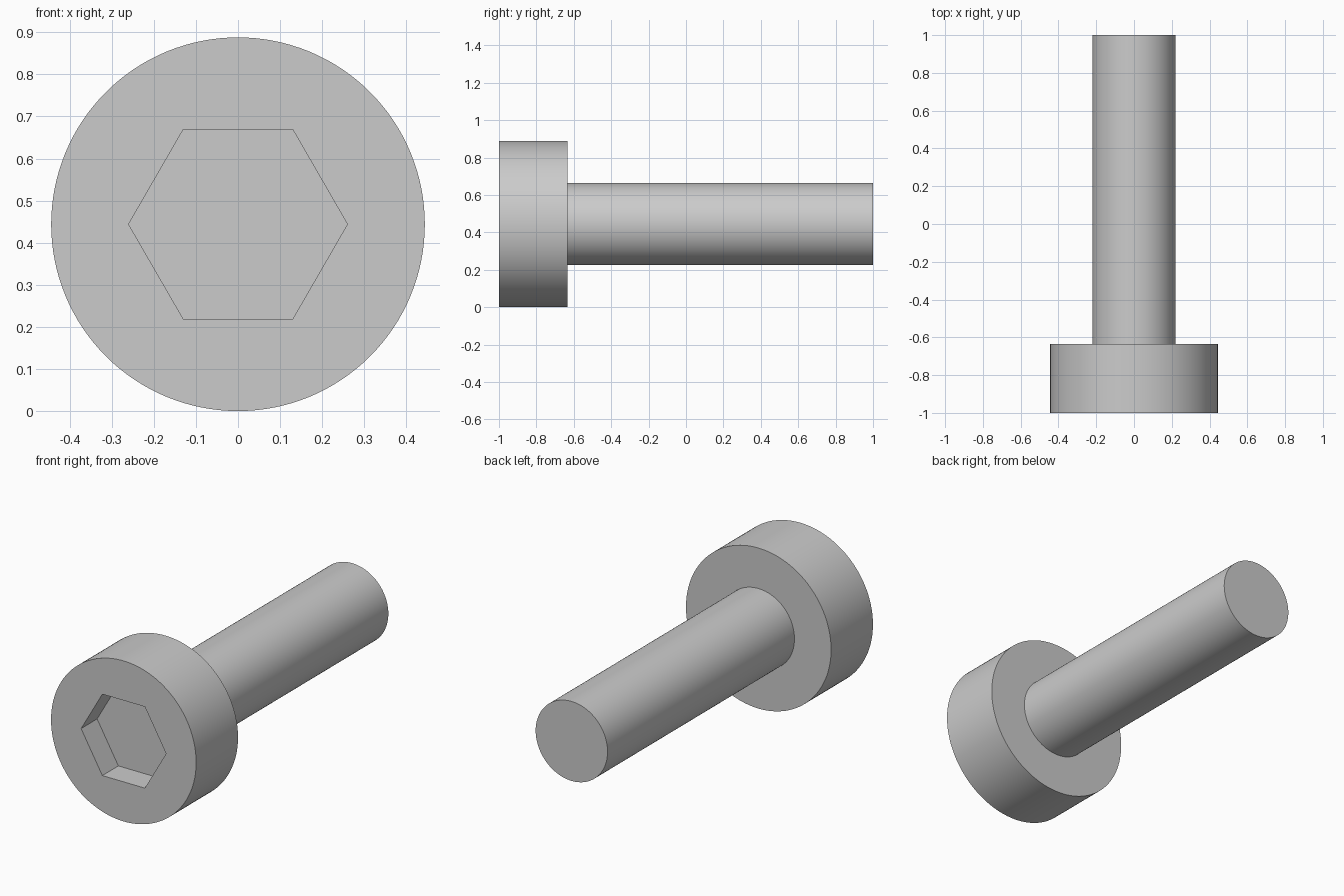
import bpy
import math

old = bpy.data.objects.get("Cube")
if old:
    bpy.data.objects.remove(old, do_unlink=True)

HEAD_R, SHAFT_R, SOCKET_R = 0.444, 0.22, 0.26
FRONT, HEAD_BACK, TIP = -1.0, -0.634, 1.0
SOCKET_DEPTH = 0.14

steel = bpy.data.materials.new("grey steel")
steel.use_nodes = True
colour = (0.6, 0.6, 0.6, 1)
steel.diffuse_color = colour
steel.node_tree.nodes["Principled BSDF"].inputs["Base Color"].default_value = colour


def rod(name, radius, y0, y1, sides, turn=0.0):
    """Prism lying along y on the screw axis, with its turn baked into the mesh."""
    bpy.ops.mesh.primitive_cylinder_add(
        vertices=sides, radius=radius, depth=y1 - y0,
        location=(0, (y0 + y1) / 2, HEAD_R),
        rotation=(math.pi / 2, turn, 0))
    obj = bpy.context.object
    obj.name = name
    bpy.ops.object.transform_apply(location=False, rotation=True, scale=False)
    obj.data.materials.append(steel)
    return obj


# Head and shaft; the shaft is seated slightly inside the head
head = rod("head", HEAD_R, FRONT, HEAD_BACK, 128)
shaft = rod("shaft", SHAFT_R, HEAD_BACK - 0.05, TIP, 96)

# Hexagonal socket with corners pointing left and right
cutter = rod("socket_cutter", SOCKET_R, FRONT - 0.1, FRONT + SOCKET_DEPTH, 6, math.radians(30))
cutter.hide_render = True
cut = head.modifiers.new("hex socket", "BOOLEAN")
cut.operation = "DIFFERENCE"
cut.solver = "EXACT"
cut.object = cutter
bpy.context.view_layer.objects.active = head
bpy.ops.object.modifier_apply(modifier=cut.name)
bpy.data.objects.remove(cutter, do_unlink=True)

# Smooth round sides, sharp rims and socket corners
for part in (head, shaft):
    bpy.ops.object.select_all(action="DESELECT")
    part.select_set(True)
    bpy.context.view_layer.objects.active = part
    bpy.ops.object.shade_smooth_by_angle(angle=math.radians(30))
